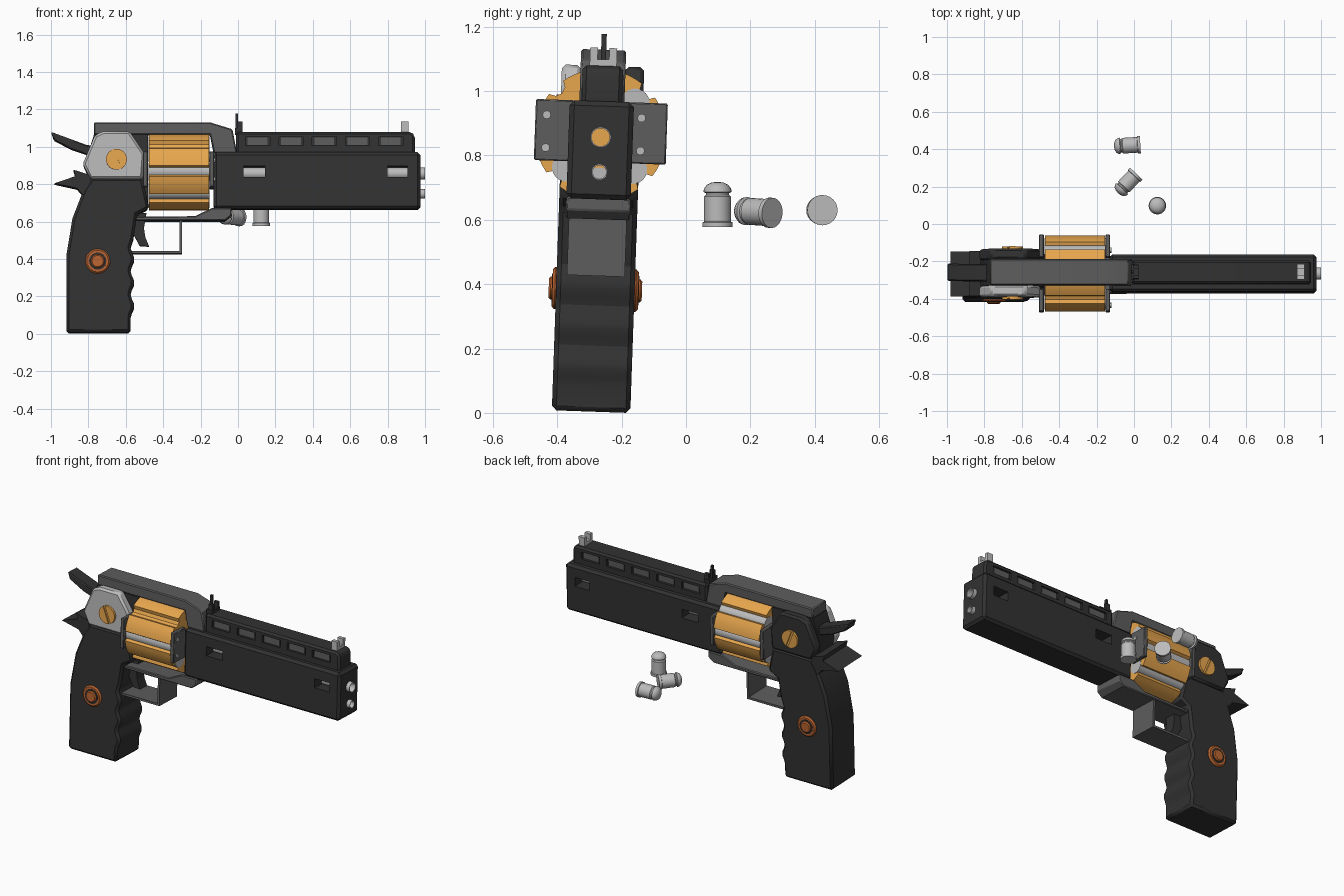
import bpy, bmesh
from math import sin, cos, pi, radians
from mathutils import Matrix, Vector

if "Cube" in bpy.data.objects:
    bpy.data.objects.remove(bpy.data.objects["Cube"])


def mat(name, r, g, b):
    m = bpy.data.materials.new(name)
    m.diffuse_color = (r, g, b, 1)
    m.use_nodes = True
    m.node_tree.nodes["Principled BSDF"].inputs["Base Color"].default_value = m.diffuse_color
    return m


DARK = mat("dark", .032, .032, .032)
MID = mat("mid_grey", .11, .11, .11)
GOLD = mat("gold", .8, .38, .075)
ORANGE = mat("orange", .5, .13, .03)
LIGHT = mat("light_grey", .5, .5, .5)
gun = []


def make(name, bm, m, bevel=0, part_of_gun=True):
    bmesh.ops.recalc_face_normals(bm, faces=bm.faces)
    me = bpy.data.meshes.new(name)
    bm.to_mesh(me)
    bm.free()
    ob = bpy.data.objects.new(name, me)
    bpy.context.collection.objects.link(ob)
    me.materials.append(m)
    if bevel:
        md = ob.modifiers.new("bevel", 'BEVEL')
        md.width, md.segments, md.angle_limit = bevel, 1, radians(40)
        md.limit_method = 'ANGLE'
    if part_of_gun:
        gun.append(ob)
    return ob


def prism(name, pts, a, b, m, axis='y', bevel=0, keep=True):
    """Extrude a 2D outline from a to b along y (outline x,z) or x (outline y,z)."""
    bm = bmesh.new()
    rows = []
    for t in (a, b):
        rows.append([bm.verts.new((u, t, v) if axis == 'y' else (t, u, v)) for u, v in pts])
        bm.faces.new(rows[-1])
    n = len(pts)
    for i in range(n):
        j = (i + 1) % n
        bm.faces.new((rows[0][i], rows[0][j], rows[1][j], rows[1][i]))
    return make(name, bm, m, bevel, keep)


def box(name, x0, x1, y0, y1, z0, z1, m, bevel=0, keep=True):
    return prism(name, [(x0, z0), (x1, z0), (x1, z1), (x0, z1)], y0, y1, m, 'y', bevel, keep)


def disc(name, u, v, r, a, b, m, axis='y', n=24, bevel=0, keep=True):
    pts = [(u + r * cos(2 * pi * i / n), v + r * sin(2 * pi * i / n)) for i in range(n)]
    return prism(name, pts, a, b, m, axis, bevel, keep)


def cut(ob, cutters):
    for c in cutters:
        md = ob.modifiers.new("cut", 'BOOLEAN')
        md.operation, md.solver, md.object = 'DIFFERENCE', 'EXACT', c
    bpy.context.view_layer.objects.active = ob
    for md in list(ob.modifiers):
        bpy.ops.object.modifier_apply(modifier=md.name)
    for c in cutters:
        bpy.data.objects.remove(c)


def lathe(name, prof, m):
    bm = bmesh.new()
    vs = [bm.verts.new((r, 0, z)) for r, z in prof]
    es = [bm.edges.new(p) for p in zip(vs, vs[1:])]
    bmesh.ops.spin(bm, geom=vs + es, axis=(0, 0, 1), cent=(0, 0, 0), angle=2 * pi, steps=24)
    bmesh.ops.remove_doubles(bm, verts=bm.verts, dist=1e-4)
    return make(name, bm, m, 0, False)


# Barrel shroud with two bores and side windows
barrel = box("barrel_shroud", -.13, .975, -.1, .1, .66, .965, DARK, .015)
bores = [(.853, .032), (.745, .025)]
windows = [(.03, .145), (.8, .905)]
cut(barrel, [disc("bore", 0, z, r, -.3, 1.1, DARK, 'x', keep=False) for z, r in bores] +
    [box("window", a, b, -.2, .2, .832, .89, DARK, keep=False) for a, b in windows])
for z, r in bores:
    tube = disc("barrel_tube", 0, z, r, -.13, 1.0, LIGHT, 'x')
    cut(tube, [disc("hole", 0, z, r - .004, -.2, 1.1, LIGHT, 'x', keep=False)])

# Vented top rib with lighter core
rib = prism("top_rib", [(-.01, .95), (.945, .95), (.945, 1.055), (.925, 1.075), (-.01, 1.075)],
            -.063, .063, DARK, bevel=.012)
slots = []
for i in range(5):
    x = .04 + i * .178
    for s in (-1, 1):
        slots.append(box("slot", x, x + .13, s * .048, s * .09, 1.0, 1.047, DARK, keep=False))
cut(rib, slots)
for i in range(5):
    x = .04 + i * .178
    box("rib_insert", x + .012, x + .118, -.053, .053, 1.003, 1.044, MID)

# Top strap
prism("top_strap", [(-.77, 1.06), (-.77, 1.125), (-.15, 1.125), (-.03, 1.088), (-.005, .96),
                    (-.13, .96), (-.15, 1.06)], -.07, .07, MID, bevel=.006)

# Fluted drum with visible cartridges
C = .86
pts = []
for k in range(8):
    a = k * 45
    for d, r in [(-8.5, .205), (-6, .185), (0, .177), (6, .185), (8.5, .205), (15.5, .205), (22.5, .205), (29.5, .205)]:
        t = radians(a + d)
        pts.append((r * cos(t), C + r * sin(t)))
prism("drum", pts, -.475, -.155, GOLD, 'x')
for k in range(8):
    if k != 3:
        t = radians(k * 45)
        disc("drum_cartridge", .146 * cos(t), C + .146 * sin(t), .045, -.478, -.152, LIGHT, 'x')

# Side plates before and behind the drum, with rivets
for x in (-.495, -.14):
    for s in (-1, 1):
        box("drum_plate", x - .013, x + .013, s * .085, s * .205, .775, .965, MID, .004)
for y in (-.17, .125):
    for z in (.815, .917):
        disc("plate_rivet", y, z, .013, -.13, -.121, LIGHT, 'x', 12)

# Rear frame core and side cheeks with slotted screws
prism("rear_frame", [(-.79, .76), (-.48, .7), (-.48, 1.06), (-.77, 1.06), (-.82, .9)], -.07, .07, DARK)
cheek = [(-.83, .9), (-.765, 1.055), (-.72, 1.075), (-.58, 1.075), (-.5, .955), (-.51, .82), (-.79, .82)]
for s, m in ((-1, LIGHT), (1, DARK)):
    prism("frame_cheek", cheek, s * .068, s * .128, m, bevel=.012)
    screw = disc("frame_screw", -.65, .925, .056, s * .12, s * .142, GOLD)
    slot = box("screw_slot", -.72, -.58, s * .134, s * .16, .918, .932, GOLD, keep=False)
    piv = Vector((-.65, 0, .925))
    slot.data.transform(Matrix.Translation(piv) @ Matrix.Rotation(radians(68), 4, 'Y') @ Matrix.Translation(-piv))
    cut(screw, [slot])

# Grip with finger grooves
front = [(-.565 - .01 * cos((z - .08) / .125 * 2 * pi), z) for z in [.08 + .025 * i for i in range(16)]]
prism("grip", [(-.918, 0), (-.575, 0)] + front +
      [(-.56, .5), (-.54, .63), (-.475, .665), (-.51, .825), (-.785, .825), (-.825, .765), (-.885, .61), (-.918, .41)],
      -.122, .122, DARK, bevel=.014)
for s in (-1, 1):
    disc("grip_medallion_ring", -.75, .38, .066, s * .115, s * .134, ORANGE, bevel=.008)
    disc("grip_medallion_groove", -.75, .38, .046, s * .12, s * .1355, DARK)
    disc("grip_medallion_center", -.75, .38, .036, s * .12, s * .145, ORANGE, bevel=.006)

# Rear tang spike and hammer
prism("tang_spike", [(-.98, .797), (-.87, .835), (-.88, .87), (-.79, .84), (-.78, .76), (-.83, .735), (-.86, .77)],
      -.12, .12, DARK)
prism("hammer", [(-1.0, 1.075), (-.985, 1.03), (-.89, .98), (-.77, .94), (-.77, 1.0), (-.81, 1.005)],
      -.046, .046, DARK, bevel=.006)

# Lower frame bar, trigger guard and trigger
prism("lower_frame", [(-.57, .598), (-.07, .598), (-.035, .625), (-.035, .665), (-.14, .665), (-.23, .622), (-.57, .618)],
      -.1, .1, MID, bevel=.005)
prism("trigger_guard", [(-.58, .422), (-.3, .422), (-.3, .61), (-.314, .61), (-.314, .436), (-.58, .436)],
      -.09, .09, MID)
prism("trigger", [(-.56, .64), (-.49, .64), (-.503, .56), (-.495, .51), (-.475, .462), (-.525, .465), (-.56, .53)],
      -.035, .035, DARK)

# Sights
box("rear_sight_base", -.015, .025, -.04, .04, 1.06, 1.095, DARK)
box("rear_sight_blade", -.014, -.001, -.008, .008, 1.07, 1.174, DARK)
for s in (-1, 1):
    box("rear_sight_prong", -.005, .024, s * .018, s * .036, 1.08, 1.13, DARK)
    box("front_sight_prong", .872, .912, s * .018, s * .042, 1.07, 1.131, LIGHT)
box("front_sight_base", .872, .912, -.042, .042, 1.06, 1.095, LIGHT)

# Lean the whole gun slightly
lean = Matrix.Translation((0, -.295, .004)) @ Matrix.Rotation(radians(-2), 4, 'X')
for ob in gun:
    ob.data.transform(lean)

# Three loose cartridges: centre and direction from base to tip
prof = [(0, -.07), (.047, -.07), (.047, -.055), (.042, -.053), (.042, .025), (.036, .03), (.036, .036),
        (.044, .04), (.042, .05), (.033, .062), (.018, .069), (0, .071)]
loose = [((.125, .098, .647), (0, 0, 1)), ((-.037, .217, .625), (-.68, -.72, .05)), ((-.036, .42, .63), (-1, -.06, 0))]
spare = []
for p, d in loose:
    ob = lathe("loose_cartridge", prof, LIGHT)
    ob.data.transform(Matrix.Translation(p) @ Vector(d).to_track_quat('Z', 'Y').to_matrix().to_4x4())
    spare.append(ob)

# Smooth round parts, keep edges sharp
bpy.ops.object.select_all(action='DESELECT')
for ob in gun + spare:
    ob.select_set(True)
bpy.context.view_layer.objects.active = gun[0]
bpy.ops.object.shade_smooth_by_angle(angle=radians(30))
